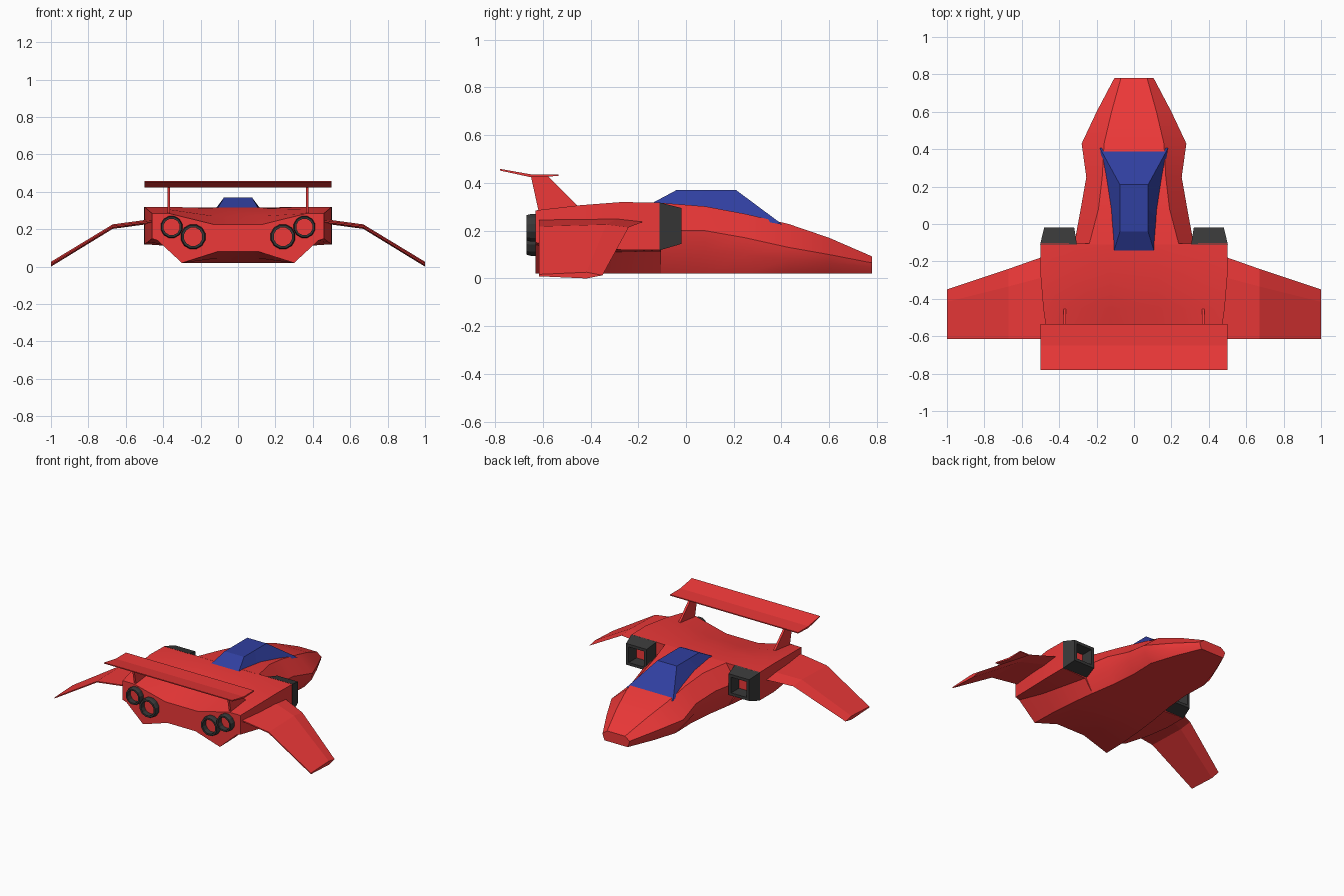
import bpy, bmesh, math

if "Cube" in bpy.data.objects:
    bpy.data.objects.remove(bpy.data.objects["Cube"])


def material(name, rgb):
    m = bpy.data.materials.new(name)
    m.diffuse_color = (*rgb, 1)
    m.use_nodes = True
    m.node_tree.nodes["Principled BSDF"].inputs["Base Color"].default_value = m.diffuse_color
    return m


RED = material("red_paint", (0.85, 0.04, 0.04))
BLUE = material("blue_glass", (0.03, 0.05, 0.35))
DARK = material("dark_metal", (0.04, 0.04, 0.04))


def loft(name, sections, mat, caps=True, loop=False, mirror=False, smooth=None):
    """Skin a list of equal-length point rings into one object."""
    bm = bmesh.new()
    rings = [[bm.verts.new(p) for p in s] for s in sections]
    n = len(rings[0])
    pairs = list(zip(rings, rings[1:])) + ([(rings[-1], rings[0])] if loop else [])
    for a, b in pairs:
        for i in range(n):
            j = (i + 1) % n
            bm.faces.new((a[i], a[j], b[j], b[i]))
    if caps and not loop:
        bm.faces.new(rings[0])
        bm.faces.new(rings[-1])
    bmesh.ops.recalc_face_normals(bm, faces=bm.faces)
    me = bpy.data.meshes.new(name)
    bm.to_mesh(me)
    bm.free()
    ob = bpy.data.objects.new(name, me)
    bpy.context.collection.objects.link(ob)
    me.materials.append(mat)
    if mirror:
        ob.modifiers.new("mirror", 'MIRROR').use_mirror_merge = False
    if smooth:
        bpy.ops.object.select_all(action='DESELECT')
        ob.select_set(True)
        bpy.context.view_layer.objects.active = ob
        bpy.ops.object.shade_smooth_by_angle(angle=math.radians(smooth))
    return ob


def symmetric(y, half):
    """Closed cross-section at y from its right half, top to bottom."""
    return [(x, y, z) for x, z in half] + [(-x, y, z) for x, z in reversed(half)]


# Front fuselage: y, top z, top half width, side half width, side z, bottom half width
hull = [(0.78, 0.092, 0.07, 0.105, 0.065, 0.09),
        (0.60, 0.17, 0.12, 0.20, 0.10, 0.165),
        (0.43, 0.228, 0.16, 0.28, 0.13, 0.22),
        (0.25, 0.27, 0.17, 0.255, 0.17, 0.215),
        (0.08, 0.302, 0.19, 0.285, 0.20, 0.23),
        (-0.11, 0.317, 0.24, 0.32, 0.20, 0.26)]
loft("front_fuselage",
     [symmetric(y, [(tw, t), (w, sz), (w * 0.97, sz * 0.5 + 0.015), (bw, 0.02)])
      for y, t, tw, w, sz, bw in hull], RED, smooth=35)

# Rear body: y, outer width, shoulder z, centre z, box bottom z, belly centre z, belly width, fillet width
rear = [(-0.105, 0.50, 0.317, 0.316, 0.12, 0.02, 0.26, 0.32),
        (-0.27, 0.50, 0.32, 0.312, 0.12, 0.02, 0.28, 0.36),
        (-0.45, 0.485, 0.306, 0.27, 0.13, 0.045, 0.295, 0.39),
        (-0.63, 0.46, 0.285, 0.225, 0.15, 0.08, 0.30, 0.43)]
loft("rear_body",
     [symmetric(y, [(0.126, c), (0.37, t), (w, t), (w, b), (f, b - 0.01), (bw, 0.02), (0.11, bc)])
      for y, w, t, c, b, bc, bw, f in rear], RED, smooth=35)

# Canopy
loft("canopy",
     [[(-0.182, 0.405, 0.225), (0.182, 0.405, 0.225), (0.125, 0.03, 0.295),
       (0.11, -0.152, 0.31), (-0.11, -0.152, 0.31), (-0.125, 0.03, 0.295)],
      [(-0.075, 0.21, 0.37), (0.075, 0.21, 0.37), (0.075, 0.08, 0.37),
       (0.075, -0.04, 0.37), (-0.075, -0.04, 0.37), (-0.075, 0.08, 0.37)]], BLUE)


# Square air intakes, hollow
def rect(y, x0, x1, z0, z1):
    return [(x0, y, z0), (x1, y, z0), (x1, y, z1), (x0, y, z1)]


loft("air_intakes",
     [rect(-0.11, 0.305, 0.502, 0.118, 0.318), rect(-0.018, 0.32, 0.48, 0.145, 0.295),
      rect(-0.018, 0.34, 0.46, 0.165, 0.275), rect(-0.11, 0.34, 0.46, 0.165, 0.275)],
     DARK, loop=True, mirror=True)


# Exhaust nozzles: twelve-sided rings, two each side
def circle(cx, cz, r, y):
    return [(cx + r * math.cos(math.tau * (i + 0.5) / 12), y,
             cz + r * math.sin(math.tau * (i + 0.5) / 12)) for i in range(12)]


for label, cx, cz, r in (("outer", 0.355, 0.212, 0.06), ("inner", 0.24, 0.16, 0.068)):
    loft(label + "_nozzles",
         [circle(cx, cz, r * k, y) for k, y in
          ((1, -0.62), (1, -0.65), (0.92, -0.668), (0.74, -0.668), (0.74, -0.62))],
         DARK, loop=True, mirror=True)


# Drooped wings: thin section, thickest behind the leading edge
def wing_section(x, lead, z, t):
    mid = lead - 0.25 * (lead + 0.615)
    return [(x, lead, z), (x, mid, z + t), (x, -0.615, z + 0.004),
            (x, -0.615, z - 0.004), (x, mid, z - t)]


loft("wings",
     [wing_section(0.43, -0.16, 0.245, 0.012), wing_section(0.50, -0.18, 0.237, 0.012),
      wing_section(0.67, -0.24, 0.214, 0.012), wing_section(1.0, -0.35, 0.013, 0.013)],
     RED, mirror=True)

# Spoiler blade and its struts
blade = [(-0.535, 0.436), (-0.65, 0.436), (-0.78, 0.459),
         (-0.78, 0.452), (-0.65, 0.424), (-0.535, 0.429)]
loft("spoiler", [[(x, y, z) for y, z in blade] for x in (-0.5, 0.5)], RED)
strut = [(-0.65, 0.43), (-0.58, 0.43), (-0.44, 0.29), (-0.615, 0.27)]
loft("spoiler_struts", [[(x, y, z) for y, z in strut] for x in (0.363, 0.378)],
     RED, mirror=True)
